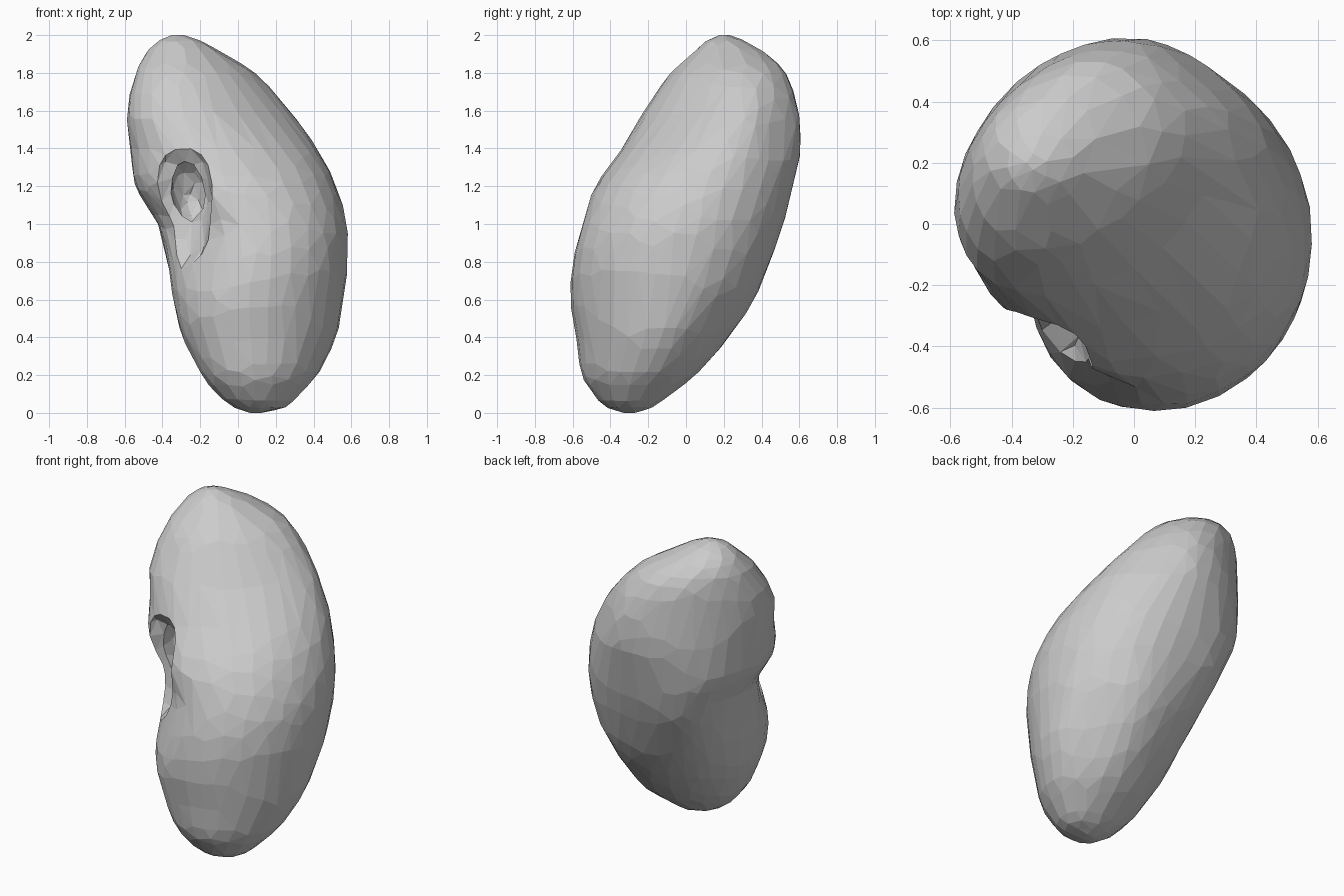
import bpy, bmesh, math, random
from mathutils import Vector

if "Cube" in bpy.data.objects:
    bpy.data.objects.remove(bpy.data.objects["Cube"])

random.seed(4)

# Cross-section extents: z, x min, x max, y min, y max, diagonal skew
SECTIONS = [
    (0.00, 0.06, 0.13, -0.33, -0.27, 0.1),
    (0.03, -0.02, 0.25, -0.42, -0.18, 0.1),
    (0.10, -0.11, 0.33, -0.49, -0.08, 0.1),
    (0.20, -0.19, 0.42, -0.55, 0.05, 0.12),
    (0.40, -0.29, 0.52, -0.58, 0.23, 0.12),
    (0.60, -0.34, 0.56, -0.61, 0.36, 0.10),
    (0.80, -0.37, 0.58, -0.60, 0.44, 0.04),
    (1.00, -0.42, 0.575, -0.55, 0.51, 0.0),
    (1.20, -0.54, 0.52, -0.48, 0.565, 0.06),
    (1.40, -0.57, 0.42, -0.34, 0.61, 0.17),
    (1.60, -0.585, 0.28, -0.22, 0.60, 0.31),
    (1.80, -0.54, 0.09, -0.08, 0.53, 0.28),
    (1.90, -0.49, -0.07, 0.03, 0.43, 0.2),
    (1.97, -0.42, -0.20, 0.11, 0.31, 0.1),
    (2.00, -0.35, -0.29, 0.18, 0.23, 0.1),
]
# Soft swellings and dents: azimuth, z, height, push outward
BUMPS = [
    (228, 1.00, 0.25, -0.05),
    (135, 0.92, 0.32, 0.085),
    (45, 1.52, 0.25, -0.055),
    (45, 0.45, 0.25, -0.04),
    (315, 1.30, 0.20, 0.025),
    (225, 0.50, 0.20, 0.015),
]
SEG = 56


def blend(i, t):
    """Catmull-Rom blend between section i and i + 1."""
    p = [SECTIONS[min(max(i + k, 0), len(SECTIONS) - 1)] for k in (-1, 0, 1, 2)]
    h = p[2][0] - p[1][0]
    out = [p[1][0] + t * h]
    for c in range(1, 6):
        m1 = h * (p[2][c] - p[0][c]) / (p[2][0] - p[0][0])
        m2 = h * (p[3][c] - p[1][c]) / (p[3][0] - p[1][0])
        out.append((2*t**3 - 3*t**2 + 1) * p[1][c] + (t**3 - 2*t**2 + t) * m1
                   + (3*t**2 - 2*t**3) * p[2][c] + (t**3 - t**2) * m2)
    return out


def kidney_point(row, a):
    z, x0, x1, y0, y1, r = row
    # skewed ellipse that still fills its extents
    half = math.asin(r) / 2
    x = (x0 + x1) / 2 + math.cos(a - half) * (x1 - x0) / 2
    y = (y0 + y1) / 2 + math.sin(a + half) * (y1 - y0) / 2
    for azimuth, bz, height, push in BUMPS:
        b = math.radians(azimuth)
        d = (a - b + math.pi) % (2 * math.pi) - math.pi
        k = push * math.exp(-((z - bz) / height) ** 2 - (d / 0.5) ** 2)
        x += math.cos(b) * k
        y += math.sin(b) * k
    return Vector((x, y, z))


# Body: lofted bean shape
bm = bmesh.new()
rows = []
for i in range(len(SECTIONS) - 1):
    n = 5 if SECTIONS[i + 1][0] - SECTIONS[i][0] > 0.15 else 2
    rows += [blend(i, k / n) for k in range(n)]
rows.append(list(SECTIONS[-1]))
rings = [[bm.verts.new(kidney_point(r, 2 * math.pi * s / SEG)) for s in range(SEG)] for r in rows]
for lo, hi in zip(rings, rings[1:]):
    for s in range(SEG):
        t = (s + 1) % SEG
        bm.faces.new((lo[s], lo[t], hi[t], hi[s]))
bm.faces.new(rings[0][::-1])
bm.faces.new(rings[-1])
mesh = bpy.data.meshes.new("kidney_body")
bm.to_mesh(mesh)
bm.free()
body = bpy.data.objects.new("kidney_body", mesh)
bpy.context.collection.objects.link(body)


def carve(name, loc, radii, tilt):
    """Cut a slightly rough ellipsoid out of the body."""
    bpy.ops.mesh.primitive_ico_sphere_add(subdivisions=3, radius=1)
    cutter = bpy.context.object
    cutter.name = name
    for v in cutter.data.vertices:
        v.co *= random.uniform(0.95, 1.05)
    cutter.scale, cutter.location = radii, loc
    cutter.rotation_euler = [math.radians(t) for t in tilt]
    cutter.hide_render = True
    cut = body.modifiers.new(name, 'BOOLEAN')
    cut.operation, cut.object, cut.solver = 'DIFFERENCE', cutter, 'EXACT'
    bpy.context.view_layer.objects.active = body
    bpy.ops.object.modifier_apply(modifier=name)
    bpy.data.objects.remove(cutter)


# Hilum: open notch, then a deeper hollow running up into the upper lobe
carve("hilum_notch", (-0.33, -0.43, 1.12), (0.20, 0.20, 0.38), (0, 0, 0))
carve("hilum_hollow", (-0.25, -0.22, 1.17), (0.10, 0.12, 0.17), (14, -8, 0))

# Uneven low-poly facets
dec = body.modifiers.new("facets", 'DECIMATE')
dec.ratio = 0.15
bpy.context.view_layer.objects.active = body
bpy.ops.object.modifier_apply(modifier="facets")
for p in body.data.polygons:
    p.use_smooth = False
